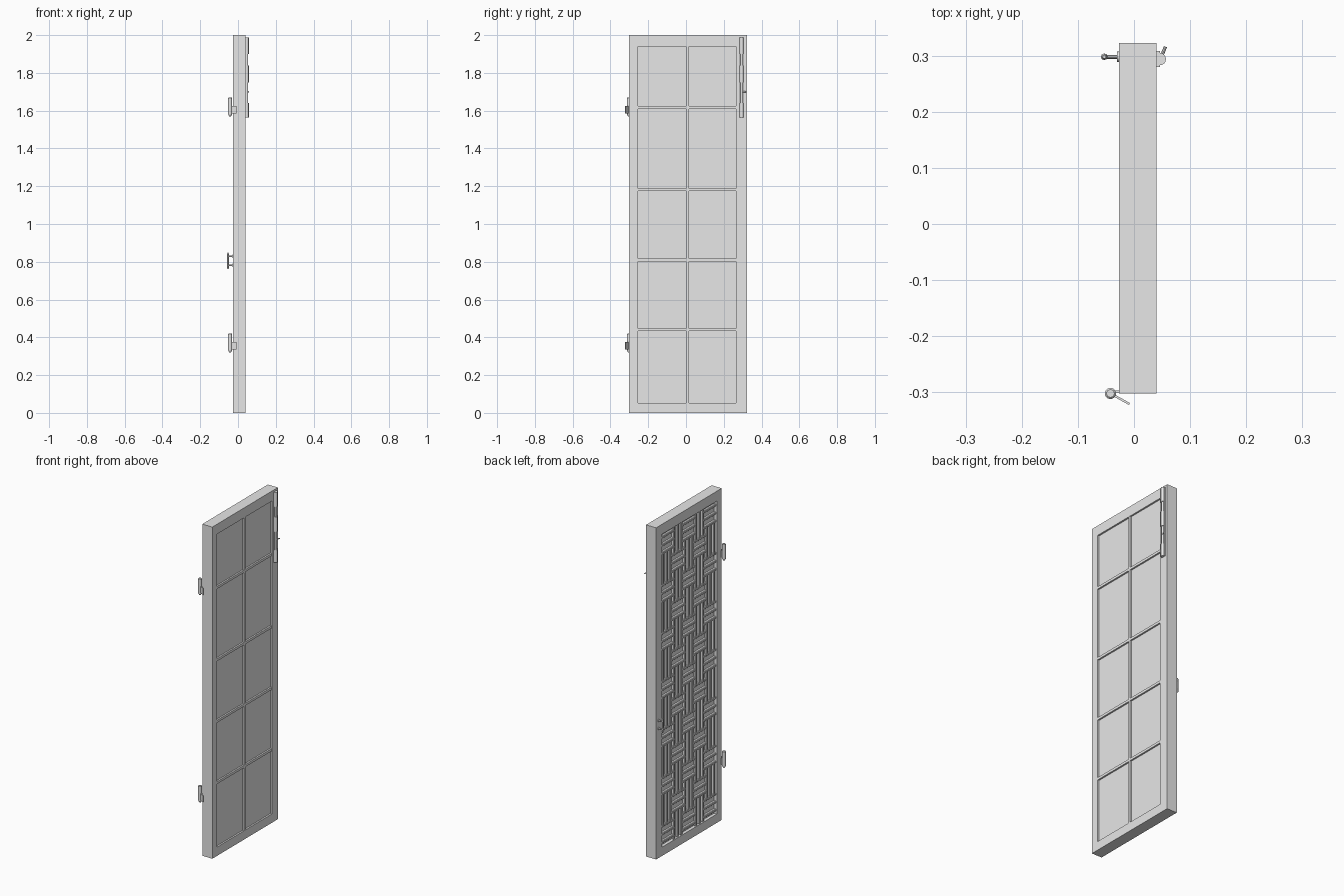
import bpy, bmesh, math
from mathutils import Matrix, Vector

cube = bpy.data.objects.get("Cube")
if cube:
    bpy.data.objects.remove(cube)

grey = bpy.data.materials.new("plain_grey")
grey.use_nodes = True
grey.diffuse_color = (0.8, 0.8, 0.8, 1)
grey.node_tree.nodes["Principled BSDF"].inputs["Base Color"].default_value = (0.8, 0.8, 0.8, 1)


def box(bm, x, y, z):
    """Add a box spanning the (low, high) pairs x, y and z."""
    spans = (x, y, z)
    centre = Vector([(a + b) / 2 for a, b in spans])
    size = Vector([b - a for a, b in spans])
    bmesh.ops.create_cube(bm, size=1, matrix=Matrix.Translation(centre) @ Matrix.Diagonal(size).to_4x4())


def rod(bm, start, end, r1, r2=None, sides=16):
    """Add a round or tapered rod between two points."""
    start, end = Vector(start), Vector(end)
    axis = end - start
    turn = axis.to_track_quat('Z', 'Y').to_matrix().to_4x4()
    bmesh.ops.create_cone(bm, cap_ends=True, segments=sides, radius1=r1, radius2=r1 if r2 is None else r2,
                          depth=axis.length, matrix=Matrix.Translation((start + end) / 2) @ turn)


def finish(name, bm, bevel=0, smooth=False):
    mesh = bpy.data.meshes.new(name)
    bm.to_mesh(mesh)
    bm.free()
    mesh.materials.append(grey)
    obj = bpy.data.objects.new(name, mesh)
    bpy.context.collection.objects.link(obj)
    if bevel:
        mod = obj.modifiers.new("soft_edges", 'BEVEL')
        mod.width, mod.segments = bevel, 1
    if smooth:
        bpy.ops.object.select_all(action='DESELECT')
        obj.select_set(True)
        bpy.context.view_layer.objects.active = obj
        bpy.ops.object.shade_smooth_by_angle(angle=math.radians(40))
    return obj


DOOR_X = (-0.027, 0.04)
DOOR_Y = (-0.302, 0.323)
OPEN_Y = (-0.255, 0.265)
OPEN_Z = (0.053, 1.94)

# Outer frame: two stiles and two rails
bm = bmesh.new()
box(bm, DOOR_X, (DOOR_Y[0], OPEN_Y[0]), (0, 2))
box(bm, DOOR_X, (OPEN_Y[1], DOOR_Y[1]), (0, 2))
box(bm, DOOR_X, OPEN_Y, (0, OPEN_Z[0]))
box(bm, DOOR_X, OPEN_Y, (OPEN_Z[1], 2))
bmesh.ops.remove_doubles(bm, verts=bm.verts, dist=0.0001)
# Drop the hidden faces where stiles and rails meet, and merge the flat joints
pairs = {}
for f in bm.faces:
    pairs.setdefault(tuple(round(c, 4) for c in f.calc_center_median()), []).append(f)
bmesh.ops.delete(bm, geom=[f for p in pairs.values() if len(p) > 1 for f in p], context='FACES')
finish("door_frame", bm)

# Solid panel behind the lattice
bm = bmesh.new()
box(bm, (-0.008, 0.03), OPEN_Y, OPEN_Z)
finish("backing_panel", bm)

# Glazing bars on the plain side
bm = bmesh.new()
box(bm, (0.03, 0.0395), (0.0, 0.015), OPEN_Z)
for z in (0.44, 0.81, 1.181, 1.617):
    for y in ((OPEN_Y[0], 0.0), (0.015, OPEN_Y[1])):
        box(bm, (0.03, 0.0395), y, (z - 0.0075, z + 0.0075))
finish("glazing_bars", bm)

# Lattice of alternating upright and level bars
bm = bmesh.new()
COLS, ROWS, HALF = 5, 13, 0.0075
cw = (OPEN_Y[1] - OPEN_Y[0]) / COLS
rh = (OPEN_Z[1] - OPEN_Z[0]) / ROWS
for i in range(COLS):
    for j in range(ROWS):
        y0, z0 = OPEN_Y[0] + i * cw, OPEN_Z[0] + j * rh
        for k in range(3):
            t = (k + 0.5) / 3
            if (i + j) % 2:
                y = y0 + t * cw
                low = max(z0 - rh / 6, OPEN_Z[0])
                high = min(z0 + rh * 7 / 6, OPEN_Z[1])
                box(bm, (-0.0245, -0.007), (y - HALF, y + HALF), (low, high))
            else:
                z = z0 + t * rh
                low = max(y0 - cw / 6, OPEN_Y[0])
                high = min(y0 + cw * 7 / 6, OPEN_Y[1])
                box(bm, (-0.0235, -0.007), (low, high), (z - HALF, z + HALF))
finish("lattice", bm, bevel=0.003)

# Hinges: round barrel with tapered tip, and an angled leaf
for name, z in (("lower_hinge", 0.32), ("upper_hinge", 1.57)):
    px, py = -0.042, -0.302
    bm = bmesh.new()
    rod(bm, (px, py, z + 0.01), (px, py, z + 0.098), 0.01)
    rod(bm, (px, py, z), (px, py, z + 0.01), 0.005, 0.01)
    rod(bm, (px, py, z + 0.098), (px, py, z + 0.101), 0.01, 0.007)
    box(bm, (px, -0.026), (-0.301, -0.297), (z + 0.015, z + 0.055))
    finish(name + "_barrel", bm, smooth=True)
    bm = bmesh.new()
    box(bm, (0, 0.039), (-0.002, 0.002), (z + 0.015, z + 0.055))
    bm.transform(Matrix.Translation((px, py, 0)) @ Matrix.Rotation(math.radians(-29), 4, 'Z'))
    finish(name + "_leaf", bm)

# Pull handle on the lattice side
bm = bmesh.new()
hy = 0.298
rod(bm, (-0.053, hy, 0.772), (-0.053, hy, 0.838), 0.0045, sides=8)
for s in (-1, 1):
    mid = 0.805 + s * 0.024
    rod(bm, (-0.027, hy, mid), (-0.053, hy, mid), 0.0035, sides=8)
    rod(bm, (-0.026, hy, mid), (-0.03, hy, mid), 0.009, sides=12)
    rod(bm, (-0.053, hy, 0.805 + s * 0.033), (-0.053, hy, 0.805 + s * 0.043), 0.006, 0.003, sides=8)
finish("pull_handle", bm, smooth=True)

# Sliding bolt on the plain side
by = 0.294
bm = bmesh.new()
box(bm, (0.039, 0.046), (0.28, 0.308), (1.565, 1.988))
finish("bolt_plate", bm)
bm = bmesh.new()
rod(bm, (0.047, by, 1.575), (0.047, by, 1.985), 0.007)
rod(bm, (0.047, by, 1.70), (0.056, 0.316, 1.70), 0.003, sides=8)
finish("bolt_rod", bm, smooth=True)
bm = bmesh.new()
for low, high in ((1.565, 1.64), (1.75, 1.84), (1.90, 1.988)):
    rod(bm, (0.046, by, low), (0.046, by, high), 0.011)
finish("bolt_guides", bm, smooth=True)
